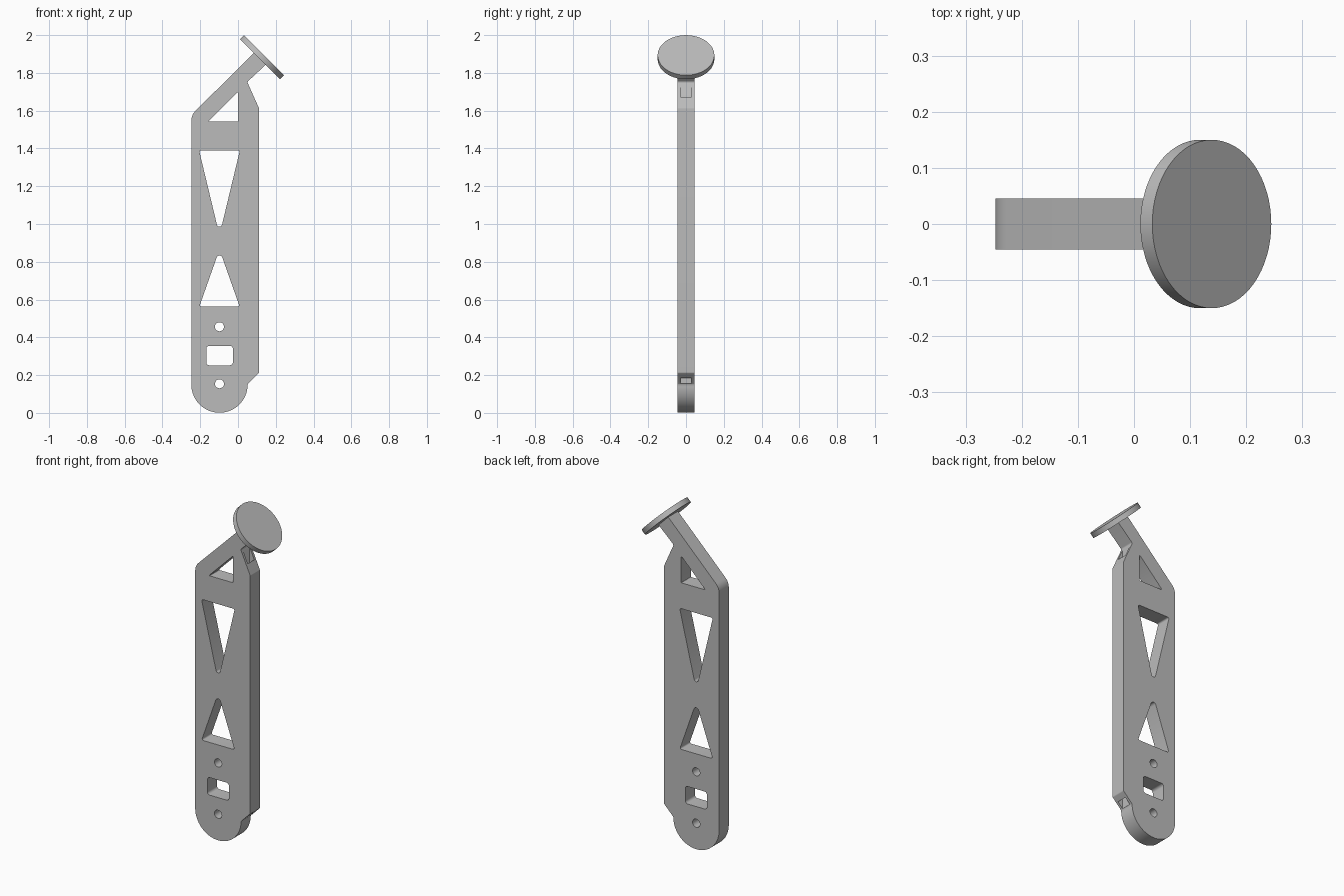
import bpy, bmesh, math
from mathutils import Vector, Matrix

old = bpy.data.objects.get("Cube")
if old:
    bpy.data.objects.remove(old, do_unlink=True)

HALF = 0.045   # half thickness of the arm
CX = -0.098    # centre line of the holes

grey = bpy.data.materials.new("plain grey")
grey.use_nodes = True
colour = (0.5, 0.5, 0.5, 1)
grey.diffuse_color = colour
grey.node_tree.nodes["Principled BSDF"].inputs["Base Color"].default_value = colour


def rounded(corners, steps=6):
    """Outline from (x, z, radius) corners, each rounded by a tangent arc."""
    out = []
    for i, (x, z, r) in enumerate(corners):
        p = Vector((x, z))
        if r == 0:
            out.append(p)
            continue
        a = (Vector(corners[i - 1][:2]) - p).normalized()
        b = (Vector(corners[(i + 1) % len(corners)][:2]) - p).normalized()
        half = a.angle(b) / 2
        centre = p + (a + b).normalized() * r / math.sin(half)
        reach = r / math.tan(half)
        start, end = p + a * reach - centre, p + b * reach - centre
        sweep = start.angle_signed(end)
        for k in range(steps + 1):
            out.append(centre + Matrix.Rotation(-sweep * k / steps, 2) @ start)
    return out


def arc(x, z, r, first, last, steps):
    angles = [math.radians(first + (last - first) * k / steps) for k in range(steps + 1)]
    return [Vector((x + r * math.cos(t), z + r * math.sin(t))) for t in angles]


def prism(bm, outline, half):
    """Extrude an x-z outline evenly to both sides of y = 0."""
    face = bm.faces.new([bm.verts.new((p.x, -half, p.y)) for p in outline])
    top = bmesh.ops.extrude_face_region(bm, geom=[face])["geom"]
    bmesh.ops.translate(bm, vec=(0, 2 * half, 0),
                        verts=[v for v in top if isinstance(v, bmesh.types.BMVert)])


def finish(bm, name):
    bmesh.ops.recalc_face_normals(bm, faces=bm.faces)
    mesh = bpy.data.meshes.new(name)
    bm.to_mesh(mesh)
    bm.free()
    mesh.materials.append(grey)
    ob = bpy.data.objects.new(name, mesh)
    bpy.context.collection.objects.link(ob)
    return ob


def smooth(ob):
    bpy.ops.object.select_all(action="DESELECT")
    ob.select_set(True)
    bpy.context.view_layer.objects.active = ob
    bpy.ops.object.shade_smooth_by_angle(angle=math.radians(25))


# Arm: round foot, straight sides, slanted neck
upper = rounded([
    (0.053, 0.154, 0), (0.111, 0.212, 0.01), (0.111, 1.613, 0.01),
    (0.049, 1.752, 0.012), (0.15, 1.846, 0), (0.085, 1.907, 0),
    (-0.247, 1.577, 0.07), (-0.247, 0.15, 0)])
foot = arc(CX, 0.15, 0.149, 180, 360, 40)[1:]
bm = bmesh.new()
prism(bm, upper + foot, HALF)
arm = finish(bm, "arm")

# Openings through the arm
bm = bmesh.new()
for z in (0.154, 0.456):
    prism(bm, arc(CX, z, 0.024, 0, 345, 23), 0.1)
windows = [
    [(-0.168, 0.252, 0.016), (-0.027, 0.252, 0.016),
     (-0.027, 0.355, 0.016), (-0.168, 0.355, 0.016)],
    [(-0.205, 0.562, 0.009), (0.009, 0.562, 0.009), (CX, 0.865, 0.016)],
    [(-0.206, 1.39, 0.009), (0.01, 1.39, 0.009), (CX, 0.94, 0.014)],
    [(-0.158, 1.542, 0.003), (0, 1.542, 0.003), (0, 1.7, 0.003)],
]
for corners in windows:
    prism(bm, rounded(corners), 0.1)

# Long channel inside the right-hand rim, open at both slopes
channel = [Vector(p) for p in ((0.054, 0.1), (0.085, 0.1), (0.085, 1.742), (0.054, 1.742))]
prism(bm, channel, 0.03)
cutter = finish(bm, "cutter")
cutter.hide_render = True

cut = arm.modifiers.new("openings", "BOOLEAN")
cut.operation = "DIFFERENCE"
cut.solver = "EXACT"
cut.object = cutter
bpy.context.view_layer.objects.active = arm
bpy.ops.object.modifier_apply(modifier=cut.name)
bpy.data.objects.remove(cutter, do_unlink=True)
smooth(arm)

# Round pad on the end of the neck, tilted 45 degrees
bm = bmesh.new()
bmesh.ops.create_cone(bm, cap_ends=True, segments=64, radius1=0.15, radius2=0.15, depth=0.03)
pad = finish(bm, "round_pad")
pad.location = (0.128, 0, 1.883)
pad.rotation_euler = (0, math.radians(45), 0)
smooth(pad)
